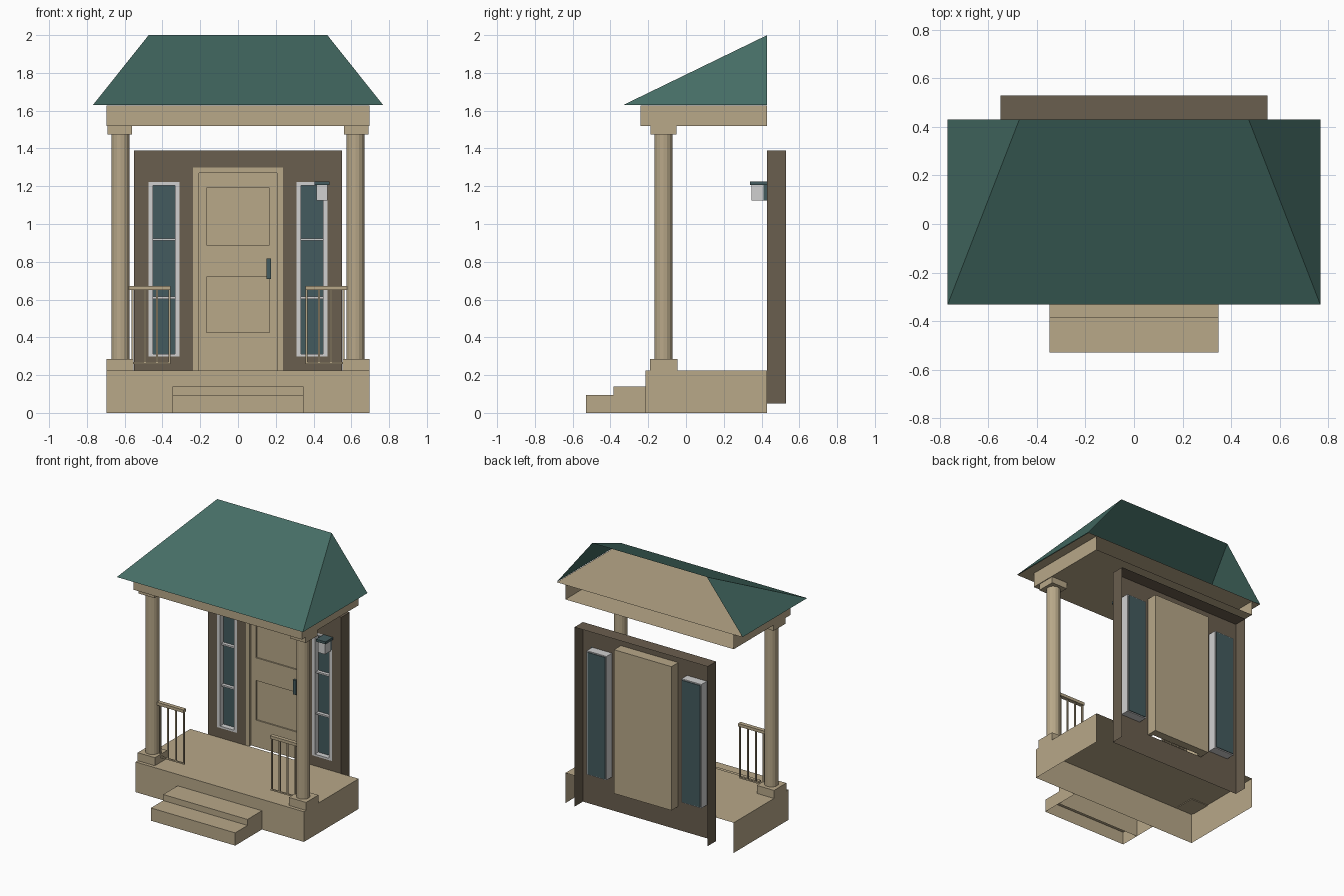
import bpy, bmesh, math
from mathutils import Vector

if "Cube" in bpy.data.objects:
    bpy.data.objects.remove(bpy.data.objects["Cube"])


def material(name, rgb):
    lin = [((c / 255 + 0.055) / 1.055) ** 2.4 for c in rgb] + [1]
    m = bpy.data.materials.new(name)
    m.use_nodes = True
    m.diffuse_color = lin
    m.node_tree.nodes["Principled BSDF"].inputs["Base Color"].default_value = lin
    return m


CREAM = material("cream_stone", (184, 168, 137))
BROWN = material("brown_wall", (106, 94, 78))
GREEN = material("green_roof", (70, 110, 102))
GLASS = material("dark_slate_glass", (68, 91, 94))
WHITE = material("pale_grey_trim", (208, 208, 208))

BACK, BOTTOM = Vector((0, 1, 0)), Vector((0, 0, -1))


def finish(name, bm, mat):
    me = bpy.data.meshes.new(name)
    bm.to_mesh(me)
    bm.free()
    me.materials.append(mat)
    ob = bpy.data.objects.new(name, me)
    bpy.context.collection.objects.link(ob)
    return ob


def box(name, mat, x, y, z, open_sides=()):
    """Box from (min, max) ranges; faces pointing along open_sides are left out."""
    bm = bmesh.new()
    bmesh.ops.create_cube(bm, size=1)
    for v in bm.verts:
        v.co = [r[0] if c < 0 else r[1] for c, r in zip(v.co, (x, y, z))]
    bm.normal_update()
    gone = [f for f in bm.faces if any(f.normal.dot(d) > 0.9 for d in open_sides)]
    bmesh.ops.delete(bm, geom=gone, context="FACES")
    return finish(name, bm, mat)


def sheet(xs, zs, y, holes, depth=0):
    """Upright panel on a grid of lines, skipping cells (column, row) in holes."""
    bm = bmesh.new()
    for i in range(len(xs) - 1):
        for j in range(len(zs) - 1):
            if (i, j) not in holes:
                bm.faces.new([bm.verts.new((xs[a], y, zs[b])) for a, b in
                              ((i, j), (i + 1, j), (i + 1, j + 1), (i, j + 1))])
    bmesh.ops.remove_doubles(bm, verts=bm.verts[:], dist=1e-5)
    if depth:
        new = bmesh.ops.extrude_face_region(bm, geom=bm.faces[:])["geom"]
        moved = [g for g in new if isinstance(g, bmesh.types.BMVert)]
        bmesh.ops.translate(bm, verts=moved, vec=(0, depth, 0))
        bmesh.ops.recalc_face_normals(bm, faces=bm.faces[:])
    return bm


def span(a, b, side):
    return tuple(sorted((a * side, b * side)))


# Porch floor and steps, hollow underneath
HOLLOW = (BACK, BOTTOM)
box("porch_floor", CREAM, (-.695, .695), (-.215, .43), (0, .225), HOLLOW)
box("upper_step", CREAM, (-.348, .348), (-.385, -.215), (0, .14), HOLLOW)
box("lower_step", CREAM, (-.348, .348), (-.53, -.385), (0, .095), HOLLOW)

# Roof: beam, soffit and three slopes, open at the back
box("roof_beam", CREAM, (-.695, .695), (-.24, .43), (1.52, 1.628), (BACK,))

bm = bmesh.new()
fl, fr, bl, br = [bm.verts.new((x, y, 1.63)) for y in (-.332, .43) for x in (-.768, .768)]
rl, rr = [bm.verts.new((x, .43, 2)) for x in (-.473, .473)]
for f in ((fl, fr, rr, rl), (fr, br, rr), (bl, fl, rl)):
    bm.faces.new(f)
finish("hipped_roof", bm, GREEN)

bm = bmesh.new()
bm.faces.new([bm.verts.new(c) for c in ((-.766, -.33, 1.629), (-.766, .43, 1.629),
                                       (.766, .43, 1.629), (.766, -.33, 1.629))])
finish("soffit", bm, CREAM)

# Wall with openings, its sides and top folded back
xs = (-.55, -.473, -.31, -.237, .237, .31, .473, .55)
zs = (.05, .225, .298, 1.222, 1.298, 1.39)
bm = sheet(xs, zs, .43, {(1, 2), (5, 2), (3, 1), (3, 2), (3, 3)})
rim = []
for e in bm.edges:
    mid = (e.verts[0].co + e.verts[1].co) / 2
    if abs(mid.x) > .549 or mid.z > 1.389:
        rim.append(e)
new = bmesh.ops.extrude_edge_only(bm, edges=rim)["geom"]
bmesh.ops.translate(bm, verts=[g for g in new if isinstance(g, bmesh.types.BMVert)],
                    vec=(0, .1, 0))
finish("wall", bm, BROWN)

# Door with stepped frame and two sunken panels
finish("door_frame", sheet((-.237, -.207, .207, .237), (.225, 1.27, 1.298), .43,
                           {(1, 0)}, .05), CREAM)
finish("door_face", sheet((-.207, -.167, .167, .207), (.225, .425, .72, .89, 1.19, 1.27),
                          .45, {(1, 1), (1, 3)}, .012), CREAM)
box("door_slab", CREAM, (-.237, .237), (.46, .51), (.225, 1.298))
box("door_handle", GLASS, (.152, .175), (.432, .452), (.71, .817))

for side, word in ((1, "left"), (-1, "right")):
    # Sidelight window
    w = span(.31, .473, side)
    lines = (w[0], w[0] + .024, w[1] - .024, w[1])
    finish(word + "_window_frame", sheet(lines, (.298, .312, 1.204, 1.222), .43,
                                         {(1, 1)}, .065), WHITE)
    box(word + "_window_glass", GLASS, (w[0] + .008, w[1] - .008), (.47, .5), (.305, 1.214))
    for n, z in enumerate((.61, .918)):
        box(f"{word}_window_bar_{n + 1}", WHITE, lines[1:3], (.445, .475), (z - .006, z + .006))

    # Column with base and capital
    bm = bmesh.new()
    bmesh.ops.create_cone(bm, cap_ends=True, segments=16, radius1=.048, radius2=.048, depth=1.2)
    bmesh.ops.translate(bm, verts=bm.verts[:], vec=(.622 * side, -.119, .88))
    finish(word + "_column", bm, CREAM)
    block = span(.553, .695, side)
    box(word + "_column_base", CREAM, block, (-.19, -.045), (.22, .285))
    box(word + "_column_capital", CREAM, span(.56, .69, side), (-.187, -.049), (1.473, 1.522))

    # Railing
    box(word + "_top_rail", CREAM, span(.357, .58, side), (-.134, -.104), (.65, .672))
    box(word + "_bottom_rail", CREAM, span(.357, .58, side), (-.124, -.114), (.26, .27))
    for n in range(4):
        x = .363 + n * .065
        box(f"{word}_baluster_{n + 1}", CREAM, span(x - .005, x + .005, side),
            (-.124, -.114), (.26, .655))

# Wall lamp
box("lamp_body", WHITE, (.415, .475), (.348, .41), (1.125, 1.208))
box("lamp_cap", GLASS, (.405, .484), (.34, .43), (1.206, 1.224))
box("lamp_mount", GLASS, (.42, .47), (.41, .431), (1.125, 1.208))
